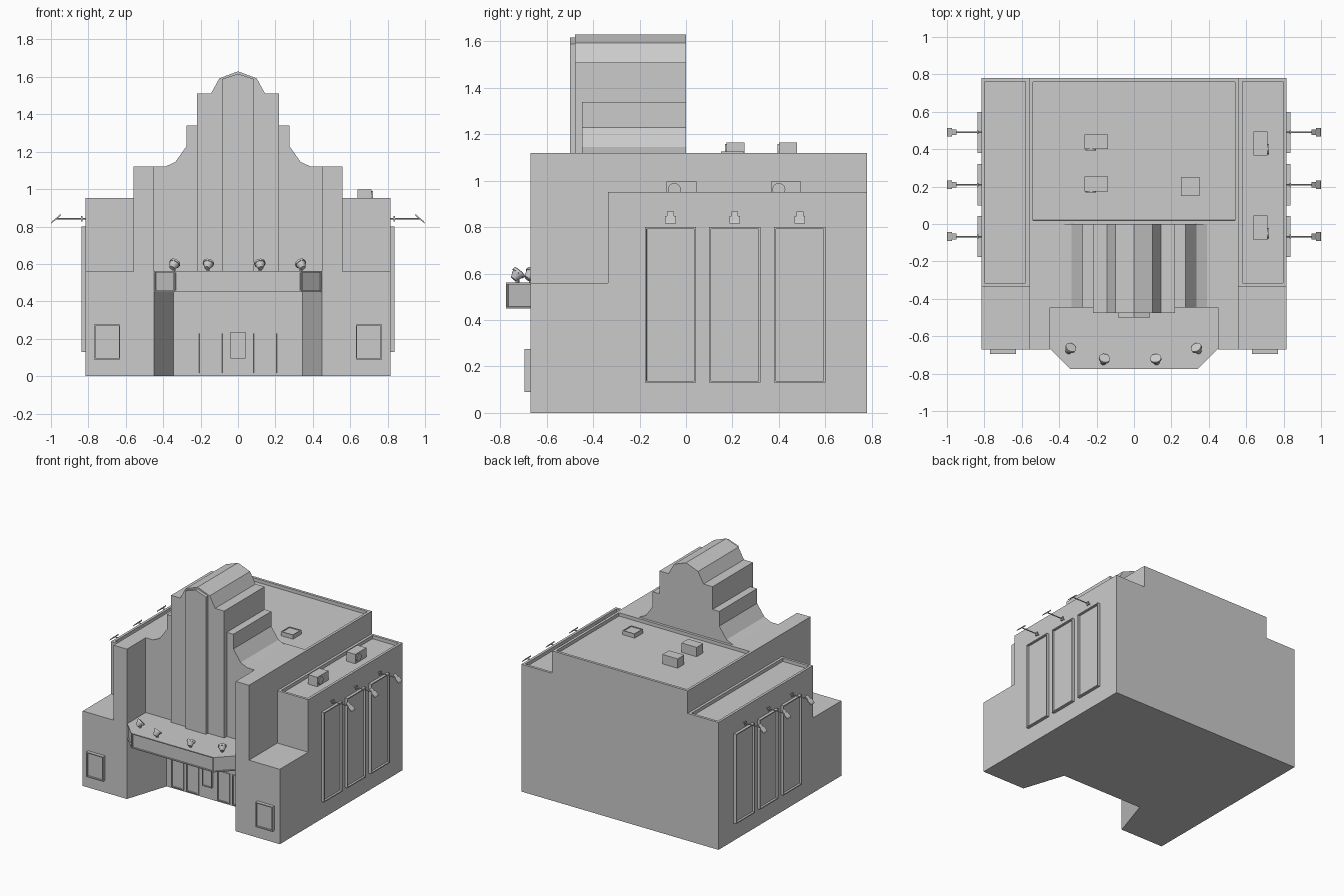
import bpy, bmesh, math
from mathutils import Vector, Matrix

if "Cube" in bpy.data.objects:
    bpy.data.objects.remove(bpy.data.objects["Cube"])


def finish(bm, name):
    bmesh.ops.recalc_face_normals(bm, faces=bm.faces[:])
    me = bpy.data.meshes.new(name)
    bm.to_mesh(me)
    bm.free()
    ob = bpy.data.objects.new(name, me)
    bpy.context.collection.objects.link(ob)
    return ob


def prism(name, pts, axis, lo, hi, sink_test=None, border=0.012, depth=0.012):
    """Extrude a 2D profile along y or z; faces passing sink_test get a recessed panel."""
    bm = bmesh.new()
    place = (lambda a, b: (a, b, lo)) if axis == 'z' else (lambda a, b: (a, lo, b))
    face = bm.faces.new([bm.verts.new(place(*p)) for p in pts])
    ext = bmesh.ops.extrude_face_region(bm, geom=[face])
    step = Vector((0, 0, hi - lo)) if axis == 'z' else Vector((0, hi - lo, 0))
    bmesh.ops.translate(bm, vec=step, verts=[v for v in ext['geom'] if isinstance(v, bmesh.types.BMVert)])
    bmesh.ops.recalc_face_normals(bm, faces=bm.faces[:])
    bm.normal_update()
    if sink_test:
        faces = [f for f in bm.faces if sink_test(f.normal)]
        bmesh.ops.inset_individual(bm, faces=faces, thickness=border)
        bm.normal_update()
        bmesh.ops.inset_individual(bm, faces=faces, thickness=0.0004, depth=-depth)
    return finish(bm, name)


def box(name, x, y, z, **kw):
    x0, x1 = sorted(x)
    return prism(name, [(x0, y[0]), (x1, y[0]), (x1, y[1]), (x0, y[1])], 'z', z[0], z[1], **kw)


def cone(name, centre, direction, r1, r2, length, sides=12):
    bm = bmesh.new()
    rot = Vector(direction).to_track_quat('Z', 'Y').to_matrix().to_4x4()
    bmesh.ops.create_cone(bm, cap_ends=True, segments=sides, radius1=r1, radius2=r2,
                          depth=length, matrix=Matrix.Translation(centre) @ rot)
    return finish(bm, name)


def mirrored(half):
    return half + [(-x, z) for x, z in reversed(half) if x > 0]


up = lambda n: n.z > 0.9
front = lambda n: n.y < -0.3

# Ground storey with splayed entrance recess
half = [(0.345, -0.35), (0.45, -0.67), (0.815, -0.67), (0.815, 0.78)]
prism("ground_storey", half + [(-x, y) for x, y in reversed(half)], 'z', 0, 0.56)

# Main hall with sunken roof
box("main_hall", (-0.56, 0.56), (0, 0.78), (0.56, 1.12), sink_test=up, border=0.028, depth=0.025)

# Stepped tower, with its projecting tier and central pilaster
crown = [(0.22, 1.51), (0.145, 1.51), (0.1, 1.592), (0, 1.63)]
prism("tower", mirrored([(0.45, 0.56), (0.45, 1.12), (0.39, 1.12), (0.335, 1.145), (0.275, 1.23),
                         (0.275, 1.34), (0.22, 1.34)] + crown), 'y', -0.447, 0)
prism("tower_front_tier", mirrored([(0.22, 0.56)] + crown), 'y', -0.477, -0.44)
prism("tower_pilaster", mirrored([(0.085, 0.56), (0.085, 1.588), (0, 1.617)]), 'y', -0.5, -0.47)

# Entrance canopy with recessed fascia panels
half = [(0.36, -0.35), (0.45, -0.44), (0.45, -0.665), (0.34, -0.775)]
prism("canopy", half + [(-x, y) for x, y in reversed(half)], 'z', 0.45, 0.561,
      sink_test=front, border=0.01, depth=0.008)

for s, side in ((1, "right"), (-1, "left")):
    # Pylons, wings and front display cases
    box(f"pylon_{side}", (s * 0.45, s * 0.56), (-0.67, 0), (0.56, 1.12))
    box(f"wing_{side}", (s * 0.56, s * 0.815), (-0.335, 0.78), (0.56, 0.952),
        sink_test=up, border=0.027, depth=0.025)
    box(f"display_case_{side}", (s * 0.63, s * 0.77), (-0.695, -0.66), (0.09, 0.275),
        sink_test=front, border=0.01, depth=0.012)
    # Entrance doors
    for i, x in enumerate((0.077, 0.2)):
        box(f"door_{side}_{i}", (s * x, s * (x + 0.103)), (-0.358, -0.34), (0.01, 0.235),
            sink_test=front, border=0.01, depth=0.006)
    # Tall side panels with lamps above
    for i, y in enumerate((-0.067, 0.21, 0.49)):
        box(f"side_panel_{side}_{i}", (s * 0.81, s * 0.836), (y - 0.11, y + 0.11), (0.13, 0.8),
            sink_test=lambda n: n.x * s > 0.9, border=0.011, depth=0.015)
        box(f"lamp_plate_{side}_{i}", (s * 0.832, s * 0.84), (y - 0.01, y + 0.01), (0.828, 0.855))
        cone(f"lamp_arm_{side}_{i}", (s * 0.89, y, 0.842), (1, 0, 0), 0.004, 0.004, 0.16, 8)
        for part, a, b, w in (("neck", 0.95, 0.975, 0.015), ("shade", 0.972, 1.0, 0.023)):
            zt = lambda x: 0.853 - (x - 0.96) * 0.85
            prism(f"lamp_{part}_{side}_{i}", [(s * a, zt(a) - 0.006), (s * b, zt(b) - 0.004),
                                              (s * (b - 0.005), zt(b) + 0.008), (s * a, zt(a) + 0.005)],
                  'y', y - w, y + w)

# Ticket window between the doors
box("ticket_window", (-0.04, 0.04), (-0.37, -0.34), (0.095, 0.235), sink_test=front, border=0.008, depth=0.008)

# Roof cooling units with fan discs
for i, y in enumerate((0.175, 0.4)):
    box(f"hall_cooler_{i}", (-0.265, -0.14), (y, y + 0.078), (1.09, 1.165))
    cone(f"hall_fan_{i}", (-0.23, y - 0.002, 1.13), (0, -1, 0), 0.028, 0.028, 0.01, 16)
for i, y in enumerate((-0.085, 0.365)):
    box(f"wing_cooler_{i}", (0.64, 0.715), (y, y + 0.13), (0.92, 0.997))
    cone(f"wing_fan_{i}", (0.717, y + 0.035, 0.962), (1, 0, 0), 0.028, 0.028, 0.01, 16)

# Roof hatch
box("roof_hatch", (0.25, 0.35), (0.15, 0.25), (1.09, 1.126), sink_test=up, border=0.008, depth=0.006)

# Floodlights on the canopy, aimed up at the tower
for i, (x, y) in enumerate(((-0.342, -0.668), (-0.16, -0.726), (0.118, -0.726), (0.337, -0.668))):
    aim = Vector((-x * 1.2, 0.6, 0.7)).normalized()
    c = Vector((x, y, 0.597))
    cone(f"floodlight_post_{i}", (x, y, 0.574), (0, 0, 1), 0.008, 0.008, 0.03, 8)
    cone(f"floodlight_body_{i}", c - aim * 0.012, aim, 0.014, 0.027, 0.03, 14)
    cone(f"floodlight_rim_{i}", c + aim * 0.009, aim, 0.03, 0.03, 0.012, 14)
